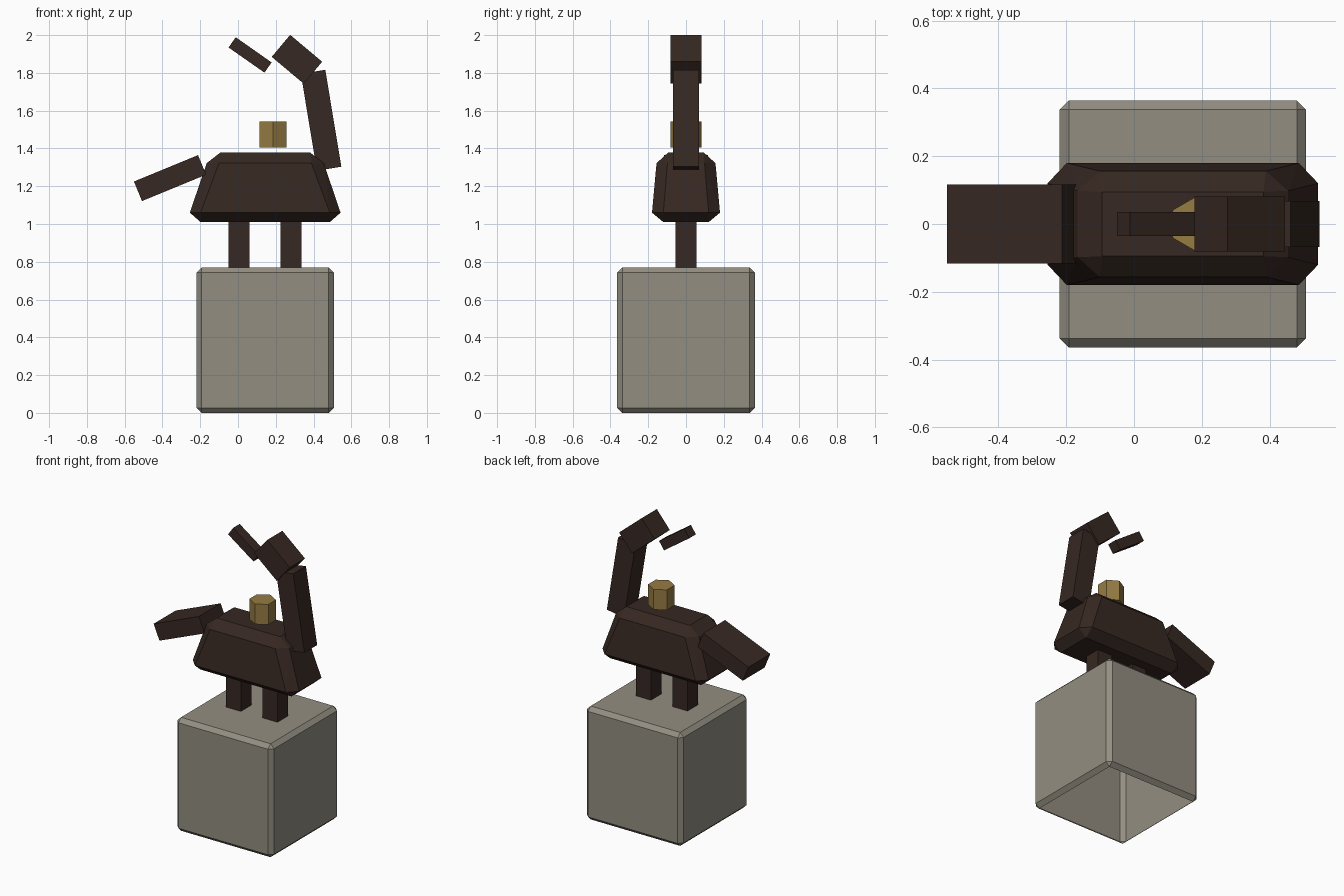
import bpy, bmesh
from math import radians, pi
from mathutils import Matrix

if "Cube" in bpy.data.objects:
    bpy.data.objects.remove(bpy.data.objects["Cube"])

CX = 0.144  # shared centre of pedestal and body


def material(name, rgb):
    m = bpy.data.materials.new(name)
    m.diffuse_color = (*rgb, 1)
    m.use_nodes = True
    m.node_tree.nodes["Principled BSDF"].inputs["Base Color"].default_value = m.diffuse_color
    return m


STONE = material("stone", (0.29, 0.27, 0.22))
BROWN = material("dark_brown", (0.037, 0.021, 0.016))
GOLD = material("gold", (0.30, 0.20, 0.055))


def finish(name, bm, mat):
    bmesh.ops.recalc_face_normals(bm, faces=bm.faces)
    me = bpy.data.meshes.new(name)
    bm.to_mesh(me)
    bm.free()
    me.materials.append(mat)
    ob = bpy.data.objects.new(name, me)
    bpy.context.collection.objects.link(ob)
    return ob


def box(name, x, z, size, mat, tilt=0):
    """Box centred on y = 0; tilt in degrees, anticlockwise in the front view."""
    bm = bmesh.new()
    bmesh.ops.create_cube(bm, size=1, matrix=Matrix.Diagonal((*size, 1)))
    ob = finish(name, bm, mat)
    ob.location = (x, 0, z)
    ob.rotation_euler.y = -radians(tilt)
    return ob


# Pedestal: chamfered block with an open underside
bm = bmesh.new()
bmesh.ops.create_cube(bm, size=1, matrix=Matrix.Translation((CX, 0, 0.385))
                      @ Matrix.Diagonal((0.726, 0.728, 0.77, 1)))
bmesh.ops.bevel(bm, geom=bm.edges[:], offset=0.027, segments=1, affect='EDGES')
bmesh.ops.recalc_face_normals(bm, faces=bm.faces)
under = [f for f in bm.faces if f.normal.z < -0.99]
bmesh.ops.delete(bm, geom=under, context='FACES')
finish("pedestal", bm, STONE)

# Body: tapered block with chamfered edges, each corner cut into three points
corner = [(0.342, 0.12, 1.01), (0.399, 0.12, 1.06), (0.342, 0.18, 1.06),
          (0.238, 0.095, 1.378), (0.31, 0.098, 1.322), (0.245, 0.156, 1.322)]
bm = bmesh.new()
for sx in (-1, 1):
    for sy in (-1, 1):
        for x, y, z in corner:
            bm.verts.new((CX + sx * x, sy * y, z))
bmesh.ops.convex_hull(bm, input=bm.verts[:])
bmesh.ops.dissolve_limit(bm, angle_limit=radians(3), verts=bm.verts[:], edges=bm.edges[:])
finish("body", bm, BROWN)

# Legs
for name, x in (("rear_leg", 0.005), ("front_leg", 0.28)):
    box(name, x, 0.9, (0.112, 0.112, 0.27), BROWN)

# Tail, neck, head and beak
box("tail", -0.36, 1.243, (0.367, 0.234, 0.112), BROWN, 22.4)
box("neck", 0.44, 1.549, (0.131, 0.136, 0.52), BROWN, 9.4)
box("head", 0.312, 1.872, (0.221, 0.163, 0.152), BROWN, -40)
box("beak", 0.064, 1.895, (0.232, 0.07, 0.066), BROWN, -35)

# Gold hexagonal nugget floating over the back
bm = bmesh.new()
bmesh.ops.create_cone(bm, cap_ends=True, segments=6, radius1=0.082, radius2=0.082, depth=0.137,
                      matrix=Matrix.Translation((0.185, 0, 1.474)))
if max(v.co.y for v in bm.verts) < 0.08:  # points face front and back
    bmesh.ops.rotate(bm, verts=bm.verts, cent=(0.185, 0, 0), matrix=Matrix.Rotation(pi / 6, 3, 'Z'))
finish("gold_nugget", bm, GOLD)
